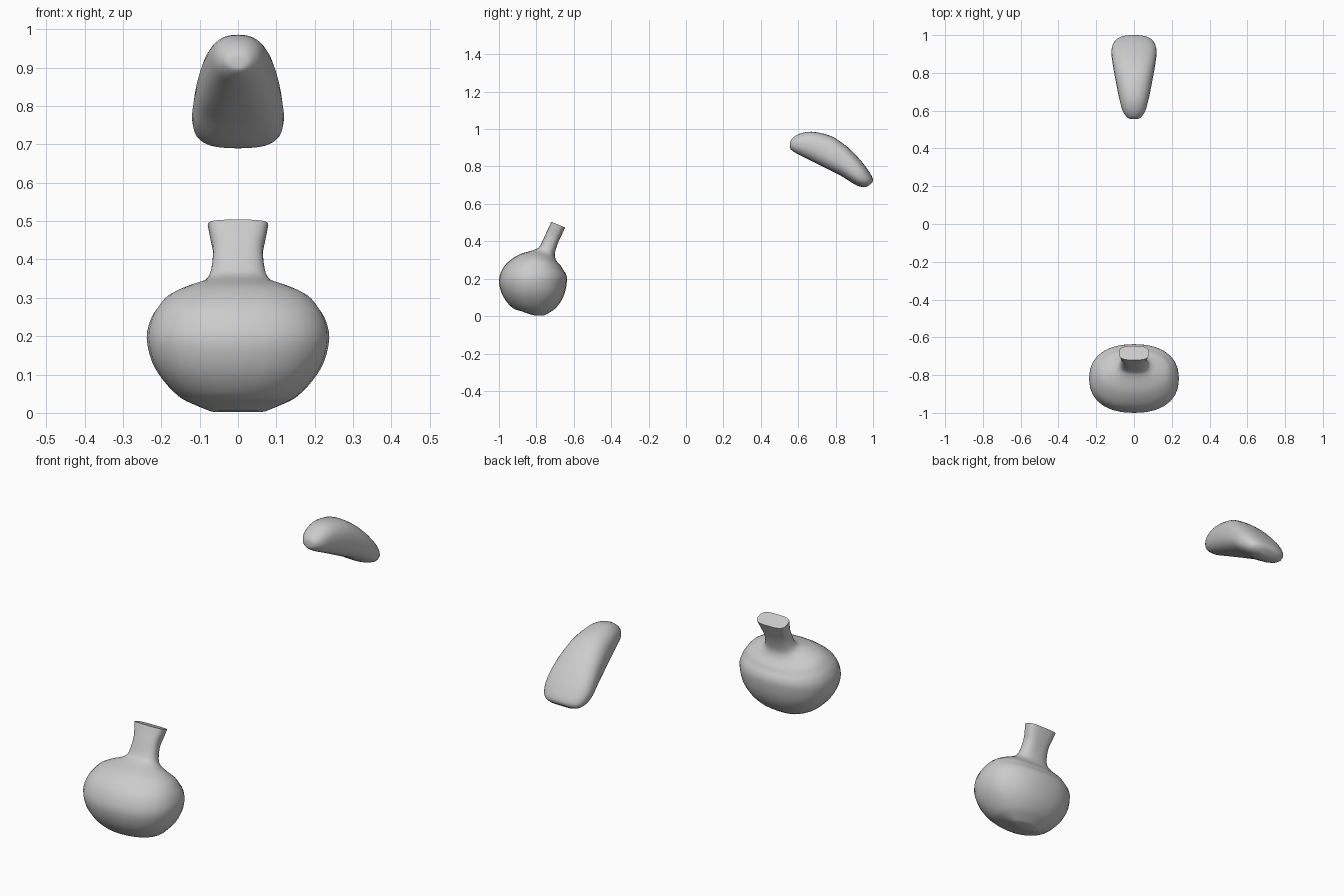
import bpy, bmesh, math
from mathutils import Vector

if "Cube" in bpy.data.objects:
    bpy.data.objects.remove(bpy.data.objects["Cube"])

SIDES = 28


def catmull(a, b, c, d, t):
    return 0.5 * (2 * b + (c - a) * t + (2 * a - 5 * b + 4 * c - d) * t * t
                  + (3 * b - a - 3 * c + d) * t ** 3)


def loft(name, rings, steps=3):
    """Loft rings: front y, z, back y, z, half width, superellipse power."""
    rows = [Vector(r) for r in rings]
    smooth = []
    for i in range(len(rows) - 1):
        p = [rows[max(i - 1, 0)], rows[i], rows[i + 1],
             rows[min(i + 2, len(rows) - 1)]]
        smooth += [catmull(*p, s / steps) for s in range(steps)]
    smooth.append(rows[-1])

    bm = bmesh.new()
    loops = []
    for ya, za, yb, zb, hx, power in smooth:
        mid = Vector((0, (ya + yb) / 2, (za + zb) / 2))
        half = Vector((0, (yb - ya) / 2, (zb - za) / 2))
        loop = []
        for k in range(SIDES):
            a = 2 * math.pi * k / SIDES
            c, s = math.cos(a), math.sin(a)
            u = math.copysign(abs(c) ** (2 / power), c)
            v = math.copysign(abs(s) ** (2 / power), s)
            loop.append(bm.verts.new(mid + half * v + Vector((hx * u, 0, 0))))
        loops.append(loop)
    for a, b in zip(loops, loops[1:]):
        for k in range(SIDES):
            n = (k + 1) % SIDES
            bm.faces.new((a[k], a[n], b[n], b[k]))
    bm.faces.new(loops[0])
    bm.faces.new(loops[-1])
    bmesh.ops.recalc_face_normals(bm, faces=bm.faces)
    mesh = bpy.data.meshes.new(name)
    bm.to_mesh(mesh)
    bm.free()
    obj = bpy.data.objects.new(name, mesh)
    bpy.context.collection.objects.link(obj)
    bpy.ops.object.select_all(action='DESELECT')
    obj.select_set(True)
    bpy.context.view_layer.objects.active = obj
    bpy.ops.object.shade_smooth_by_angle(angle=math.radians(40))
    return obj


# Wide rounded bulb rising into a flat-cut neck that leans backwards
loft("bulb_with_neck", [
    (-.82, .005, -.76, .002, .07, 2.0),
    (-.88, .026, -.725, .022, .12, 2.1),
    (-.925, .042, -.695, .045, .155, 2.2),
    (-.965, .085, -.665, .085, .195, 2.3),
    (-.99, .135, -.645, .135, .225, 2.3),
    (-1.0, .195, -.636, .195, .238, 2.3),
    (-.98, .255, -.642, .225, .229, 2.3),
    (-.945, .295, -.655, .245, .212, 2.3),
    (-.89, .33, -.668, .268, .185, 2.2),
    (-.835, .347, -.69, .292, .140, 2.2),
    (-.805, .357, -.70, .315, .095, 2.3),
    (-.78, .376, -.70, .342, .074, 2.5),
    (-.75, .44, -.685, .39, .065, 2.8),
    (-.733, .475, -.664, .435, .072, 3.0),
    (-.72, .504, -.646, .474, .079, 3.2),
])

# Floating curved pod, narrow at the high end and broad at the low end
loft("curved_pod", [
    (.556, .93, .556, .905, .018, 2.0),
    (.568, .95, .560, .892, .036, 2.1),
    (.605, .974, .588, .871, .059, 2.2),
    (.67, .986, .64, .845, .076, 2.3),
    (.765, .967, .70, .815, .092, 2.4),
    (.83, .93, .76, .785, .104, 2.5),
    (.89, .88, .82, .755, .114, 2.5),
    (.95, .813, .87, .724, .120, 2.5),
    (.985, .763, .91, .70, .111, 2.4),
    (1.0, .73, .945, .69, .088, 2.3),
    (.995, .712, .968, .692, .055, 2.1),
])
